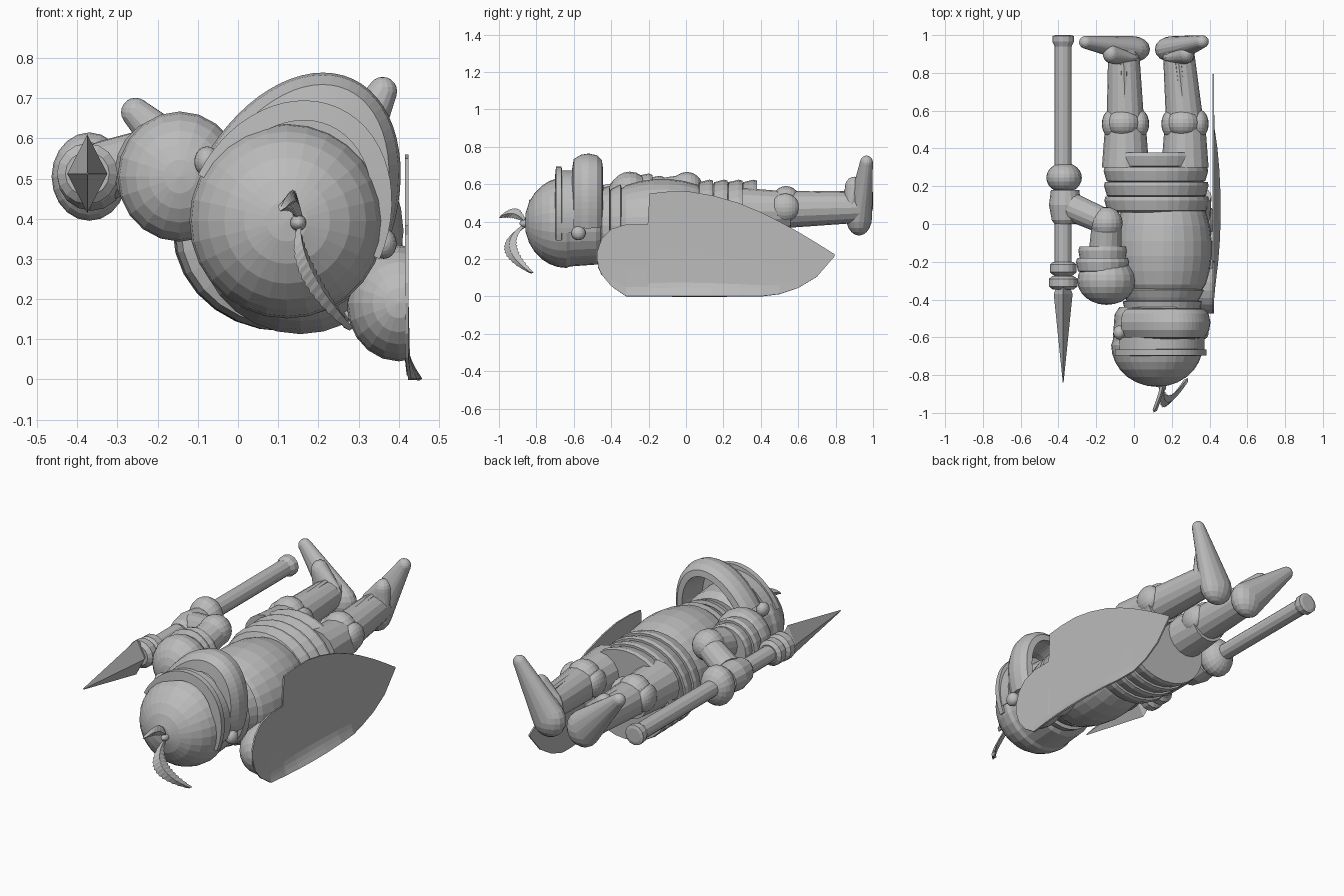
import bpy, bmesh, math
from mathutils import Vector, Matrix

if "Cube" in bpy.data.objects:
    bpy.data.objects.remove(bpy.data.objects["Cube"])

steel = bpy.data.materials.new("plain grey")
steel.diffuse_color = (0.5, 0.5, 0.5, 1)
steel.use_nodes = True
steel.node_tree.nodes["Principled BSDF"].inputs["Base Color"].default_value = steel.diffuse_color


def finish(name, bm):
    bmesh.ops.recalc_face_normals(bm, faces=bm.faces)
    me = bpy.data.meshes.new(name)
    bm.to_mesh(me)
    bm.free()
    me.materials.append(steel)
    ob = bpy.data.objects.new(name, me)
    bpy.context.collection.objects.link(ob)
    return ob


def ball(name, c, r, clip_x=None):
    """Ellipsoid with poles along y, optionally cut flat at clip_x."""
    bm = bmesh.new()
    m = Matrix.Translation(c) @ Matrix.Diagonal((*r, 1)) @ Matrix.Rotation(math.pi / 2, 4, 'X')
    bmesh.ops.create_uvsphere(bm, u_segments=20, v_segments=12, radius=1, matrix=m)
    if clip_x:
        res = bmesh.ops.bisect_plane(bm, geom=bm.verts[:] + bm.edges[:] + bm.faces[:],
                                     plane_co=(clip_x, 0, 0), plane_no=(1, 0, 0), clear_outer=True)
        edges = [g for g in res["geom_cut"] if isinstance(g, bmesh.types.BMEdge)]
        bmesh.ops.holes_fill(bm, edges=edges)
    return finish(name, bm)


def limb(name, a, b, r1, r2, n=16):
    """Tapered round bar between two points."""
    a, b = Vector(a), Vector(b)
    bm = bmesh.new()
    m = Matrix.Translation((a + b) / 2) @ (b - a).to_track_quat('Z', 'Y').to_matrix().to_4x4()
    bmesh.ops.create_cone(bm, cap_ends=True, segments=n, radius1=r1, radius2=r2,
                          depth=(b - a).length, matrix=m)
    return finish(name, bm)


def lathe(name, cx, cz, prof, sx=1, sz=1, n=28):
    """Turned shape around the y direction; prof holds (y, radius)."""
    bm = bmesh.new()
    rings = [[bm.verts.new((cx + sx * r * math.cos(2 * math.pi * i / n), y,
                            cz + sz * r * math.sin(2 * math.pi * i / n))) for i in range(n)]
             for y, r in prof]
    for p, q in zip(rings, rings[1:]):
        for i in range(n):
            j = (i + 1) % n
            bm.faces.new((p[i], p[j], q[j], q[i]))
    bm.faces.new(rings[0])
    bm.faces.new(rings[-1])
    return finish(name, bm)


def hull(name, balls):
    """Skin stretched over several ellipsoids."""
    bm = bmesh.new()
    for c, r in balls:
        m = Matrix.Translation(c) @ Matrix.Diagonal((*r, 1))
        bmesh.ops.create_uvsphere(bm, u_segments=16, v_segments=10, radius=1, matrix=m)
    res = bmesh.ops.convex_hull(bm, input=bm.verts[:])
    junk = {g for g in res["geom_interior"] + res["geom_unused"] if isinstance(g, bmesh.types.BMVert)}
    bmesh.ops.delete(bm, geom=list(junk), context='VERTS')
    return finish(name, bm)


# ---- helmet, turned a little to the side
HX, HZ = 0.122, 0.395
D = Vector((0.42, 0, 0.905))      # direction the face looks
E = Vector((0.905, 0, -0.42))     # sideways across the face
dome = [(-0.64 - 0.222 * math.sin(t), 0.242 * math.cos(t) + 0.001)
        for t in (math.radians(a) for a in (90, 78, 64, 50, 36, 24, 12, 0))]
lathe("helmet", HX, HZ, dome + [(-0.62, 0.235), (-0.48, 0.225), (-0.44, 0.20)])


def face_band(name, section, depth, width, span, n=28):
    """Half-oval hoop round the face; section holds (y, offset outward)."""
    bm = bmesh.new()
    rows = []
    for i in range(n + 1):
        t = math.radians(-span + 2 * span * i / n)
        rows.append([bm.verts.new(Vector((HX, y, HZ)) + D * (depth + o) * math.cos(t)
                                  + E * (width + o) * math.sin(t)) for y, o in section])
    k = len(section)
    for p, q in zip(rows, rows[1:]):
        for i in range(k):
            j = (i + 1) % k
            bm.faces.new((p[i], p[j], q[j], q[i]))
    bm.faces.new(rows[0])
    bm.faces.new(rows[-1])
    return finish(name, bm)


face_band("jaw_guard", [(-0.61, -0.09), (-0.60, -0.03), (-0.56, -0.006), (-0.52, 0.0), (-0.475, -0.01),
                        (-0.45, -0.035), (-0.445, -0.07), (-0.48, -0.07), (-0.56, -0.09)],
          0.39, 0.255, 78)
face_band("brow_band", [(-0.70, -0.05), (-0.695, 0.0), (-0.665, 0.0), (-0.66, -0.05)], 0.31, 0.25, 88)
face_band("eye_slit_plate", [(-0.665, -0.06), (-0.665, 0), (-0.60, 0), (-0.60, -0.06)], 0.285, 0.245, 80)
for s in (-1, 1):
    p = Vector((HX, -0.575, HZ)) + E * 0.243 * s + D * 0.05
    ball("visor_hinge", p, (0.032, 0.038, 0.038))


# ---- plume feathers, with notched edges
def feather(name, pts, width, side, n=28):
    p0, p1, p2 = (Vector(p) for p in pts)
    side = Vector(side).normalized()
    bm = bmesh.new()
    rows = []
    for i in range(n + 1):
        t = i / n
        c = p0 * (1 - t) ** 2 + p1 * 2 * t * (1 - t) + p2 * t * t
        w = width * math.sin(math.pi * (0.06 + 0.9 * t)) ** 0.7 * (1 if i % 2 else 0.82)
        tan = ((p1 - p0) * (1 - t) + (p2 - p1) * t).normalized()
        up = tan.cross(side).normalized()
        rows.append([bm.verts.new(c + v) for v in
                     (side * w + tan * 0.012, up * 0.012, -side * w + tan * 0.012, -up * 0.012)])
    for p, q in zip(rows, rows[1:]):
        for i in range(4):
            j = (i + 1) % 4
            bm.faces.new((p[i], p[j], q[j], q[i]))
    bm.faces.new(rows[0])
    bm.faces.new(rows[-1])
    return finish(name, bm)


ball("plume_holder", (0.15, -0.86, 0.39), (0.02, 0.03, 0.02))
feather("large_feather", [(0.15, -0.86, 0.38), (0.14, -1.03, 0.27), (0.275, -0.83, 0.13)],
        0.042, (0.45, 0.85, 0.25))
feather("small_feather", [(0.15, -0.86, 0.40), (0.14, -0.91, 0.47), (0.11, -0.985, 0.43)],
        0.032, (0.2, 0.45, 0.85))

# ---- torso, collar and banded skirt
lathe("collar", 0.15, 0.38, [(-0.46, 0.17), (-0.45, 0.20), (-0.41, 0.21), (-0.405, 0.19),
                             (-0.39, 0.20), (-0.35, 0.22), (-0.34, 0.19)])
lathe("breastplate", 0.155, 0.37, [(-0.37, 0.19), (-0.32, 0.225), (-0.25, 0.245), (-0.17, 0.257),
                                   (-0.09, 0.257), (-0.01, 0.247), (0.05, 0.23), (0.10, 0.21)])
for i in range(4):
    y = 0.06 + 0.078 * i
    lathe("skirt_band", 0.12 - 0.002 * i, 0.372, [(y, 0.235), (y + 0.012, 0.262), (y + 0.065, 0.277),
                                                (y + 0.085, 0.272), (y + 0.085, 0.24)], sz=0.91)

# ---- legs and pointed shoes
for x, ax, heel, toe in ((-0.045, -0.055, (-0.01, 0.925, 0.425), (-0.255, 0.962, 0.665)),
                         (0.27, 0.235, (0.205, 0.925, 0.425), (0.36, 0.965, 0.717))):
    limb("thigh", (x, 0.30, 0.455), (x, 0.56, 0.455), 0.125, 0.105)
    ball("knee_guard", (x - 0.01, 0.535, 0.50), (0.09, 0.08, 0.09))
    for s in (-1, 1):
        ball("knee_side", (x + s * 0.075, 0.53, 0.475), (0.05, 0.075, 0.075))
    limb("shin", (x, 0.52, 0.465), (ax, 0.92, 0.475), 0.10, 0.082)
    limb("shin_ridge", (x, 0.55, 0.54), (ax, 0.86, 0.545), 0.02, 0.02, 8)
    h, t = Vector(heel), Vector(toe)
    hull("shoe", [(heel, (0.095, 0.07, 0.10)), (toe, (0.036, 0.034, 0.036))])
    m = h.lerp(t, 0.45)
    hull("ankle_guard", [((ax, 0.88, 0.48), (0.085, 0.04, 0.09)), ((m.x, 0.90, 0.585), (0.045, 0.05, 0.055))])

# ---- spear arm
ball("spear_shoulder", (-0.145, -0.30, 0.505), (0.155, 0.128, 0.162))
for y, r in ((-0.22, 0.142), (-0.16, 0.13)):
    lathe("shoulder_band", -0.165, 0.515, [(y - 0.035, r * 0.8), (y - 0.03, r * 0.93), (y + 0.02, r),
                                           (y + 0.04, r * 0.95), (y + 0.04, r * 0.7)], n=20)
limb("spear_upper_arm", (-0.155, -0.2, 0.53), (-0.145, 0.0, 0.575), 0.09, 0.078)
ball("spear_elbow", (-0.145, 0.005, 0.58), (0.085, 0.085, 0.085))
limb("spear_forearm", (-0.15, 0.01, 0.575), (-0.33, 0.09, 0.52), 0.068, 0.075)
lathe("gauntlet", -0.365, 0.505, [(0.0, 0.055), (0.02, 0.07), (0.10, 0.085), (0.18, 0.075)], n=16)
ball("spear_hand", (-0.37, 0.245, 0.505), (0.094, 0.08, 0.11))

# ---- spear
SX, SZ = -0.375, 0.512
lathe("spear_shaft", SX, SZ, [(-0.34, 0.045), (0.94, 0.045), (0.965, 0.057), (0.995, 0.057),
                              (1.0, 0.04)], n=12)
for y, r in ((-0.235, 0.073), (-0.31, 0.078)):
    lathe("spear_collar", SX, SZ, [(y - 0.037, r * 0.7), (y - 0.02, r * 0.97), (y + 0.02, r * 0.97),
                                   (y + 0.035, r * 0.7)], n=16)
lathe("spear_blade", SX, SZ, [(-0.84, 0.002), (-0.37, 0.05), (-0.32, 0.03)], sz=1.95, n=4)

# ---- shield arm, cut flat against the shield
CUT = 0.418
ball("shield_shoulder", (0.40, -0.31, 0.19), (0.13, 0.165, 0.145), CUT)
ball("shield_shoulder_band", (0.375, -0.2, 0.20), (0.11, 0.12, 0.13), CUT)
ball("shield_elbow", (0.355, 0.02, 0.20), (0.08, 0.09, 0.08), CUT)
limb("shield_upper_arm", (0.33, -0.30, 0.2), (0.34, 0.0, 0.2), 0.075, 0.07)
limb("shield_forearm", (0.34, 0.0, 0.2), (0.35, 0.15, 0.36), 0.065, 0.06)

# ---- shield: thin pointed plate whose lower edge curls outward; (y, bottom, top)
cols = [(-0.475, 0.19, 0.24), (-0.45, 0.115, 0.31), (-0.40, 0.055, 0.36), (-0.32, 0.0, 0.385),
        (-0.205, 0.0, 0.385), (-0.195, 0.0, 0.55), (-0.10, 0.0, 0.56), (0.02, 0.0, 0.56),
        (0.14, 0.0, 0.54), (0.28, 0.0, 0.50), (0.40, 0.0, 0.45), (0.50, 0.012, 0.40),
        (0.60, 0.045, 0.345), (0.70, 0.105, 0.285), (0.795, 0.215, 0.225)]
bm = bmesh.new()
grid = []
for y, lo, hi in cols:
    row = []
    for f in (0, 0.04, 0.08, 0.13, 0.4, 0.7, 1):
        z = lo + (hi - lo) * f
        curl = 0.036 * max(0, 1 - z / 0.075) ** 1.5 * max(0, 1 - ((y - 0.08) / 0.45) ** 2)
        row.append(bm.verts.new((CUT + 0.002 + curl, y, z)))
    grid.append(row)
for p, q in zip(grid, grid[1:]):
    for i in range(6):
        bm.faces.new((p[i], q[i], q[i + 1], p[i + 1]))
shield = finish("shield", bm)
mod = shield.modifiers.new("thickness", 'SOLIDIFY')
mod.thickness = 0.008
mod.offset = 0
